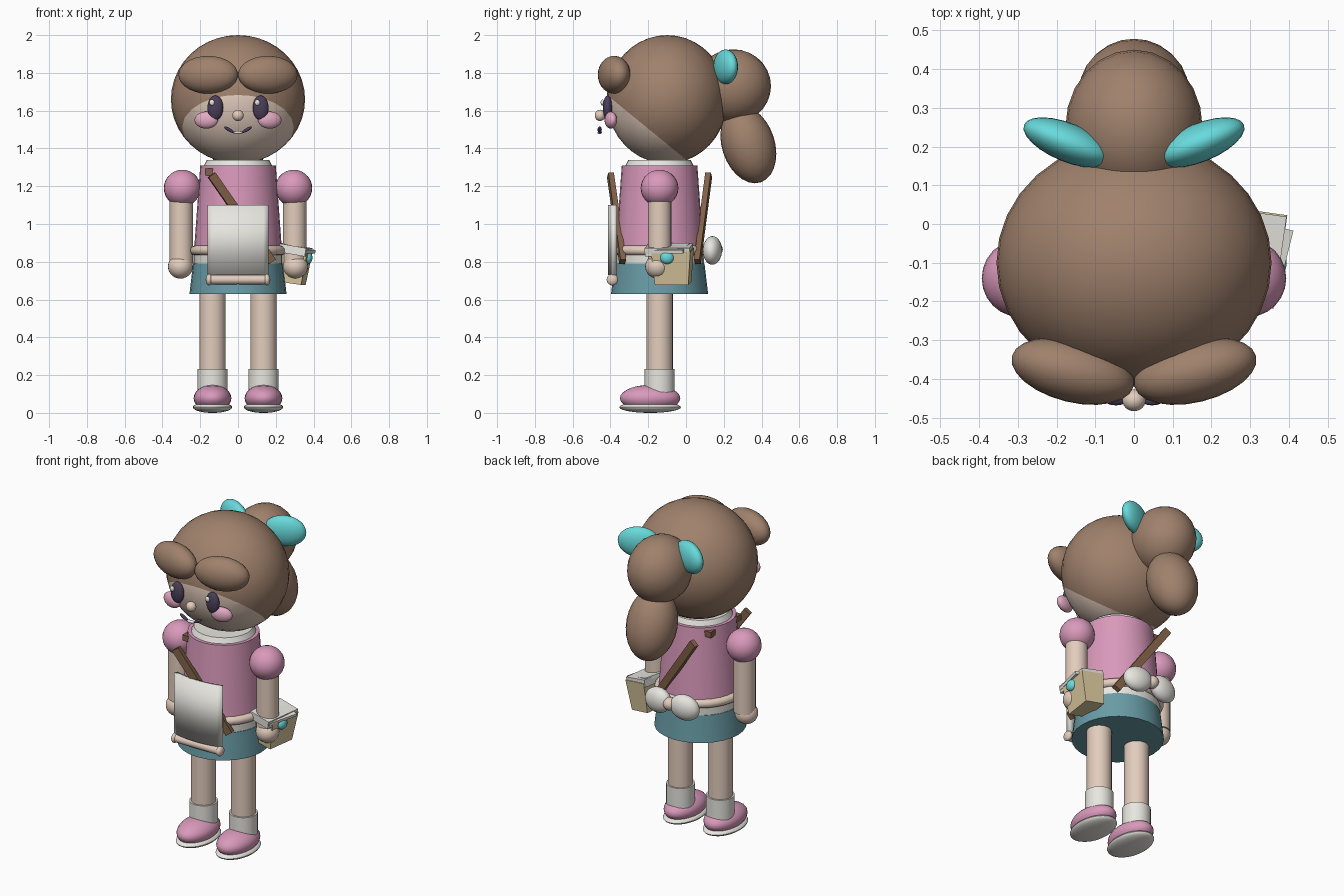
import bpy, bmesh, math
from mathutils import Vector, Matrix, Euler

cube = bpy.data.objects.get("Cube")
if cube:
    bpy.data.objects.remove(cube, do_unlink=True)


def material(name, r, g, b):
    m = bpy.data.materials.new(name)
    m.diffuse_color = (r, g, b, 1)
    m.use_nodes = True
    m.node_tree.nodes["Principled BSDF"].inputs["Base Color"].default_value = (r, g, b, 1)
    return m


HAIR = material("hair brown", .35, .22, .15)
SKIN = material("skin", .77, .61, .51)
PINK = material("pink cloth", .70, .32, .50)
BLUSH = material("blush pink", .76, .40, .54)
WHITE = material("off white", .80, .79, .74)
TEAL = material("bright teal", .14, .70, .71)
SKIRT = material("skirt blue", .14, .33, .38)
TAN = material("basket tan", .71, .59, .35)
DARK = material("eye purple", .07, .05, .10)
STRAP = material("strap brown", .22, .12, .065)
BODY_Y = -.14


def build(name, bm, mats, loc=(0, 0, 0), rot=(0, 0, 0), smooth=True):
    mesh = bpy.data.meshes.new(name)
    bm.to_mesh(mesh)
    bm.free()
    for m in mats:
        mesh.materials.append(m)
    ob = bpy.data.objects.new(name, mesh)
    ob.location = loc
    ob.rotation_euler = [math.radians(a) for a in rot]
    bpy.context.collection.objects.link(ob)
    if smooth:
        bpy.ops.object.select_all(action='DESELECT')
        ob.select_set(True)
        bpy.context.view_layer.objects.active = ob
        bpy.ops.object.shade_smooth_by_angle(angle=math.radians(40))
    return ob


def ball(name, mat, loc, radii, rot=(0, 0, 0)):
    bm = bmesh.new()
    bmesh.ops.create_uvsphere(bm, u_segments=24, v_segments=14, radius=1)
    bmesh.ops.scale(bm, vec=radii, verts=bm.verts)
    return build(name, bm, [mat], loc, rot)


def tube(name, mat, loc, r_low, r_top, height, rot=(0, 0, 0)):
    bm = bmesh.new()
    bmesh.ops.create_cone(bm, cap_ends=True, segments=28, radius1=r_low,
                          radius2=r_top, depth=height)
    return build(name, bm, [mat], loc, rot)


def box(name, mat, loc, size, rot=(0, 0, 0), taper=1):
    bm = bmesh.new()
    bmesh.ops.create_cube(bm, size=1)
    bmesh.ops.scale(bm, vec=size, verts=bm.verts)
    for v in bm.verts:
        if v.co.z < 0:
            v.co.x *= taper
            v.co.y *= taper
    return build(name, bm, [mat], loc, rot, smooth=False)


def ring(name, mat, loc, major, minor, squash=1):
    # Circular profile spun round the z axis
    bm = bmesh.new()
    made = bmesh.ops.create_circle(bm, segments=10, radius=minor,
                                   matrix=Matrix.Translation((major, 0, 0)) @ Matrix.Rotation(math.pi / 2, 4, 'X'))
    bmesh.ops.spin(bm, geom=made["verts"] + bm.edges[:], cent=(0, 0, 0), axis=(0, 0, 1),
                   angle=2 * math.pi, steps=32, use_merge=True)
    bmesh.ops.remove_doubles(bm, verts=bm.verts, dist=.0005)
    bmesh.ops.recalc_face_normals(bm, faces=bm.faces)
    bmesh.ops.scale(bm, vec=(1, 1, squash), verts=bm.verts)
    return build(name, bm, [mat], loc)


def bar(name, mat, a, b, width, depth):
    # Flat strap running between two points
    a, b = Vector(a), Vector(b)
    turn = (b - a).to_track_quat('Z', 'Y').to_euler()
    return box(name, mat, (a + b) / 2, (width, depth, (b - a).length),
               [math.degrees(t) for t in turn])


# Head: one ball cut along a sloping hairline, skin below and hair above
bm = bmesh.new()
bmesh.ops.create_uvsphere(bm, u_segments=32, v_segments=20, radius=1)
bmesh.ops.scale(bm, vec=(.355, .32, .34), verts=bm.verts)
line_point, line_normal = Vector((0, -.29, 0)), Vector((0, .63, .77))
bmesh.ops.bisect_plane(bm, geom=bm.verts[:] + bm.edges[:] + bm.faces[:],
                       plane_co=line_point, plane_no=line_normal)
for f in bm.faces:
    above = (f.calc_center_median() - line_point).dot(line_normal) > 0
    f.material_index = 0 if above else 1
build("head", bm, [HAIR, SKIN], (0, -.1, 1.66))

# Ponytail
ball("ponytail_top", HAIR, (0, .25, 1.73), (.177, .2, .195))
ball("ponytail_end", HAIR, (0, .33, 1.42), (.145, .14, .21), (18, 0, 0))

# Nose and mouth
ball("nose", SKIN, (0, -.455, 1.575), (.03, .028, .03))
ball("mouth_centre", WHITE, (0, -.457, 1.484), (.026, .012, .008))

# Body and clothes
tube("torso", PINK, (0, BODY_Y, 1.07), .235, .2, .48)
tube("collar", WHITE, (0, BODY_Y, 1.32), .185, .165, .04)
tube("skirt", SKIRT, (0, BODY_Y, .71), .257, .238, .16)
tube("waistband", WHITE, (0, BODY_Y, .8), .235, .235, .075)
ring("belt", SKIN, (0, BODY_Y, .86), .23, .026)
ball("apron_knot", SKIN, (0, .155, .865), (.038, .04, .038))

# Apron: gently curved sheet, thickened, with a rolled hem
bm = bmesh.new()
bmesh.ops.create_grid(bm, x_segments=12, y_segments=1, size=.5)
for v in bm.verts:
    x, z = v.co.x * .325, v.co.y * .37
    v.co = (x, -.414 + .9 * x * x, z)
bmesh.ops.recalc_face_normals(bm, faces=bm.faces)
if bm.faces[:][0].normal.y > 0:
    bmesh.ops.reverse_faces(bm, faces=bm.faces)
apron = build("apron", bm, [WHITE], (0, 0, .915))
thick = apron.modifiers.new("thickness", 'SOLIDIFY')
thick.thickness = .025
thick.offset = -1
tube("apron_hem", SKIN, (0, -.39, .705), .024, .024, .32, (0, 90, 0))

# Parts that repeat on both sides
for side, tag in ((1, "left"), (-1, "right")):
    ball(tag + "_fringe", HAIR, (side * .158, -.38, 1.79), (.162, .08, .1), (0, 0, side * 14))
    ball(tag + "_bow", TEAL, (side * .17, .21, 1.832), (.123, .05, .092), (0, 0, side * 22))
    ball(tag + "_eye", DARK, (side * .12, -.415, 1.615), (.042, .025, .065))
    ball(tag + "_eye_shine", WHITE, (side * .12 - .018, -.442, 1.643), (.014, .01, .016))
    ball(tag + "_cheek", BLUSH, (side * .168, -.398, 1.55), (.064, .03, .045), (0, 0, side * 14))
    ball(tag + "_mouth_corner", DARK, (side * .047, -.457, 1.499), (.03, .011, .009), (0, -side * 30, 0))
    ball(tag + "_sleeve", PINK, (side * .295, BODY_Y, 1.19), (.098, .1, .097))
    tube(tag + "_arm", SKIN, (side * .3, BODY_Y, .96), .062, .062, .34)
    ball(tag + "_hand", SKIN, (side * .305, -.15, .775), (.066, .066, .064))
    tube(tag + "_leg", SKIN, (side * .135, BODY_Y, .4), .07, .07, .52)
    tube(tag + "_sock", WHITE, (side * .135, BODY_Y, .165), .08, .08, .135)
    ball(tag + "_shoe", PINK, (side * .135, -.19, .078), (.1, .16, .07))
    ball(tag + "_sole", WHITE, (side * .135, -.19, .03), (.104, .163, .03))
    ball(tag + "_apron_bow", WHITE, (side * .09, .14, .86), (.09, .05, .075), (0, side * 10, side * -8))
    ball(tag + "_hem_end", SKIN, (side * .153, -.39, .705), (.018, .03, .03))

# Shoulder strap: front, back and the piece over the shoulder
bar("front_strap", STRAP, (-.14, -.4, 1.26), (.18, -.335, .8), .03, .045)
bar("back_strap", STRAP, (-.14, .12, 1.26), (.18, .06, .8), .03, .045)
box("shoulder_strap", STRAP, (-.15, BODY_Y, 1.275), (.05, .3, .035))

# Basket with a folded cloth and a round clasp
box("basket", TAN, (.3, -.07, .775), (.14, .21, .18), (0, 8, -8), .85)
box("basket_cloth", WHITE, (.305, -.09, .862), (.14, .24, .045), (0, 10, -8))
box("basket_cloth_fold", WHITE, (.31, -.095, .872), (.16, .2, .018), (0, 14, -14))
ball("basket_clasp", TEAL, (.37, -.1, .822), (.024, .036, .034))
